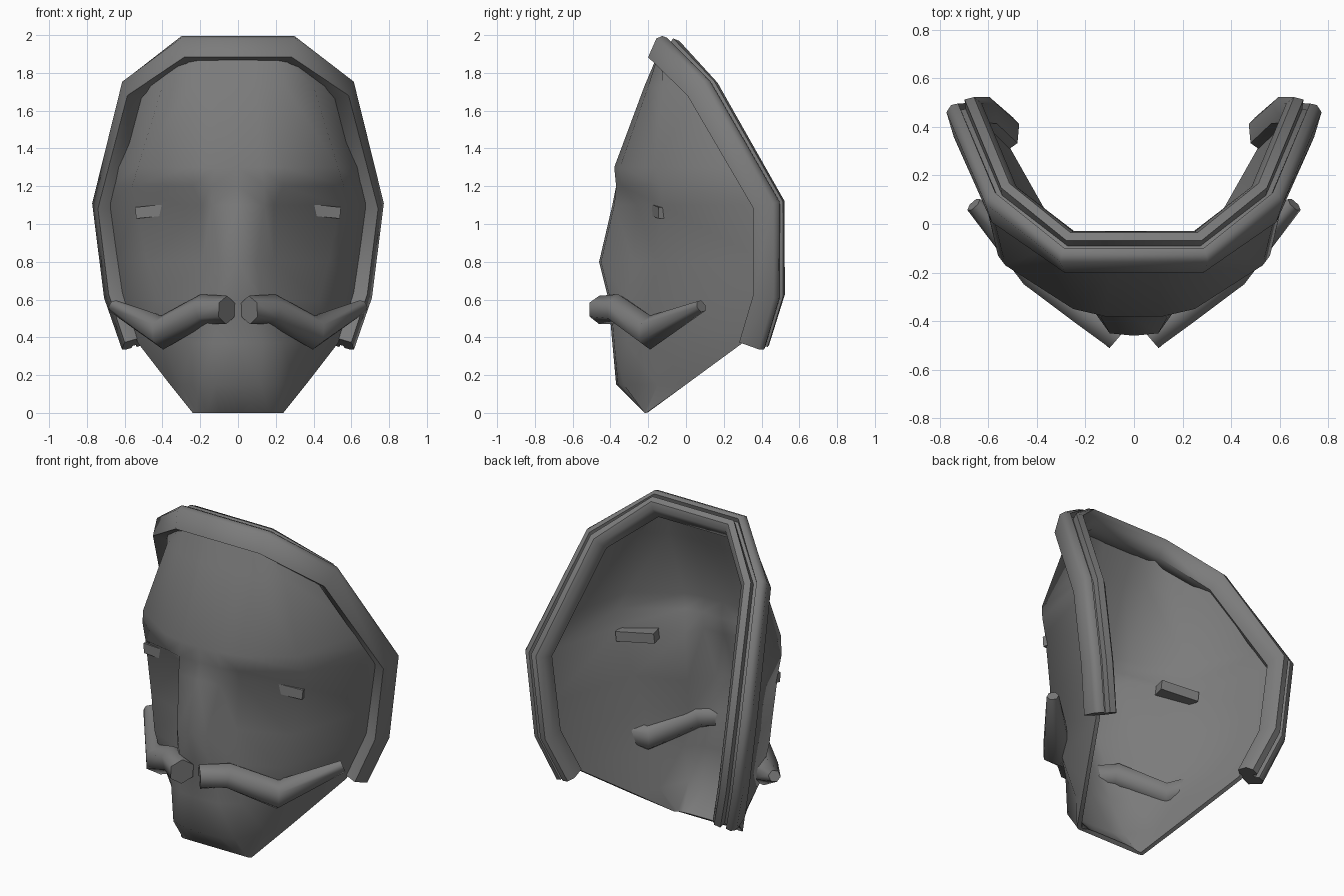
import bpy
import bmesh
import math
from mathutils import Vector, Matrix

cube = bpy.data.objects.get("Cube")
if cube:
    bpy.data.objects.remove(cube, do_unlink=True)

grey = bpy.data.materials.new("dark_grey")
grey.use_nodes = True
colour = (0.2, 0.2, 0.2, 1)
grey.diffuse_color = colour
grey.node_tree.nodes["Principled BSDF"].inputs["Base Color"].default_value = colour


def finish(name, bm, mirror=True, thickness=0, angle=65):
    """Turn a bmesh into a finished, optionally mirrored, part."""
    mesh = bpy.data.meshes.new(name)
    bm.to_mesh(mesh)
    bm.free()
    mesh.materials.append(grey)
    obj = bpy.data.objects.new(name, mesh)
    bpy.context.collection.objects.link(obj)
    if mirror:
        obj.modifiers.new("mirror", 'MIRROR').use_clip = True
    if thickness:
        solid = obj.modifiers.new("thickness", 'SOLIDIFY')
        solid.thickness = thickness
        solid.offset = -1
    bpy.ops.object.select_all(action='DESELECT')
    obj.select_set(True)
    bpy.context.view_layer.objects.active = obj
    bpy.ops.object.convert(target='MESH')
    bpy.ops.object.shade_smooth_by_angle(angle=math.radians(angle))


def sweep(bm, path, section, scales, back_of):
    """Loft a closed section of (outward, back) offsets along a path."""
    path = [Vector(p) for p in path]
    rings = []
    last = len(path) - 1
    for i, p in enumerate(path):
        before = (p - path[max(i - 1, 0)]).normalized()
        after = (path[min(i + 1, last)] - p).normalized()
        tangent = (before + after).normalized()
        back = back_of(p)
        back = (back - tangent * back.dot(tangent)).normalized()
        out = back.cross(tangent)
        rings.append([bm.verts.new(p + (out * a + back * b) * scales[i])
                      for a, b in section])
    n = len(section)
    for low, high in zip(rings, rings[1:]):
        for k in range(n):
            j = (k + 1) % n
            bm.faces.new((low[k], low[j], high[j], high[k]))
    bm.faces.new(rings[0])
    bm.faces.new(rings[-1])
    bmesh.ops.recalc_face_normals(bm, faces=bm.faces)


# Face shell: height, centre depth, then ridge, nose base, cheek and rim (x, y)
rows = [
    (1.92, -.14, (.1, -.14), (.2, -.14), (.25, -.14), (.27, -.13)),
    (1.73, -.22, (.1, -.22), (.25, -.2), (.4, -.12), (.53, .07)),
    (1.3, -.38, (.12, -.38), (.25, -.35), (.53, -.17), (.65, .32)),
    (1.2, -.37, (.14, -.37), (.24, -.34), (.56, -.13), (.67, .38)),
    (1.1, -.39, (.14, -.38), (.19, -.26), (.54, -.13), (.69, .42)),
    (.8, -.46, (.1, -.45), (.19, -.28), (.48, -.16), (.65, .42)),
    (.6, -.41, (.12, -.4), (.2, -.31), (.43, -.2), (.62, .42)),
    (.37, -.39, (.13, -.38), (.24, -.31), (.4, -.15), (.53, .3)),
    (.15, -.37, (.12, -.36), (.21, -.33), (.3, -.15), (.36, 0)),
    (0, -.22, (.1, -.22), (.17, -.22), (.22, -.22), (.24, -.21)),
]
bm = bmesh.new()
grid = [[bm.verts.new((x, y, z)) for x, y in ((0, y0), *points)]
        for z, y0, *points in rows]
for upper, lower in zip(grid, grid[1:]):
    for k in range(len(upper) - 1):
        bm.faces.new((upper[k], lower[k], lower[k + 1], upper[k + 1]))
finish("face_shell", bm, thickness=.025, angle=80)

# Grooved rim around the open back, turning to face forward over the top
half = [(.54, .36, .37), (.63, .44, .63), (.69, .44, 1.1),
        (.54, .09, 1.71), (.27, -.11, 1.92)]
path = half + [(-x, y, z) for x, y, z in reversed(half)]
profile = [(.07, -.07), (.075, .04), (.05, .065), (.02, .065), (.015, .035),
           (-.005, .035), (-.01, .075), (-.05, .075), (-.075, .04),
           (-.06, -.04), (0, -.07)]
bm = bmesh.new()
sweep(bm, path, profile, [1] * len(path),
      lambda p: Vector((p.x * .35, 1, max(0, p.z - 1.1) ** 2 * 3.4)))
finish("back_rim", bm, mirror=False, angle=50)

# Tapered moustache halves
hexagon = [(math.cos(math.tau * k / 6), math.sin(math.tau * k / 6)) for k in range(6)]
bm = bmesh.new()
sweep(bm, [(.06, -.46, .545), (.18, -.36, .55), (.4, -.19, .425), (.66, .08, .565)],
      hexagon, [.075, .08, .09, .035], lambda p: Vector((0, 1, 0)))
finish("moustache", bm)

# Eye slits sunk through the shell
bm = bmesh.new()
place = (Matrix.Translation((.42, -.13, 1.07)) @ Matrix.Rotation(.25, 4, 'Z')
         @ Matrix.Rotation(.1, 4, 'Y') @ Matrix.Diagonal((.23, .09, .06, 1)))
bmesh.ops.create_cube(bm, size=1, matrix=place)
finish("eye_slit", bm)
